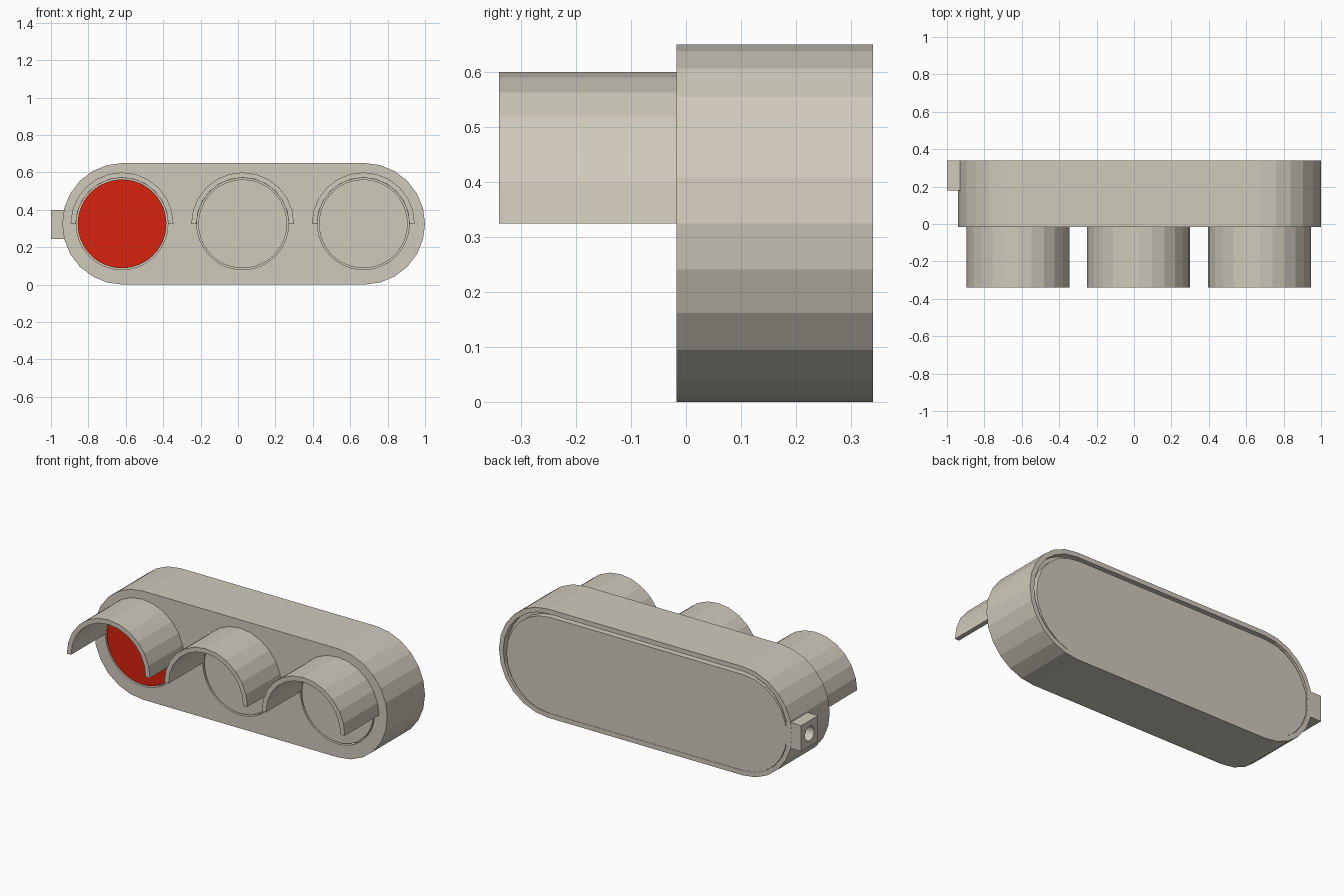
import bpy, bmesh, math

if "Cube" in bpy.data.objects:
    bpy.data.objects.remove(bpy.data.objects["Cube"])

def material(name, rgb):
    m = bpy.data.materials.new(name)
    m.diffuse_color = (*rgb, 1)
    m.use_nodes = True
    m.node_tree.nodes["Principled BSDF"].inputs["Base Color"].default_value = m.diffuse_color
    return m

BEIGE = material("warm grey", (0.63, 0.59, 0.50))
RED = material("signal red", (0.69, 0.016, 0.004))
MID = 0.325                     # height of the lamp axis
LAMPS = (-0.62, 0.025, 0.67)    # lamp positions along x
FRONT, BACK = -0.017, 0.34

def arc(cx, cz, r, a0, a1, n):
    """Points on an arc in the xz plane, angles in degrees."""
    pts = []
    for i in range(n + 1):
        a = math.radians(a0 + (a1 - a0) * i / n)
        pts.append((cx + r * math.cos(a), cz + r * math.sin(a)))
    return pts

def stadium(x0, x1, cz, r):
    return arc(x1, cz, r, -90, 90, 12) + arc(x0, cz, r, 90, 270, 12)

def circle(cx, r, n=48):
    return arc(cx, MID, r, 0, 360, n)[:-1]

def extrude(name, outline, y0, y1, mat=BEIGE):
    """Solid made by pushing an xz outline from y0 to y1."""
    bm = bmesh.new()
    face = bm.faces.new([bm.verts.new((x, y0, z)) for x, z in outline])
    out = bmesh.ops.extrude_face_region(bm, geom=[face])
    moved = [v for v in out["geom"] if isinstance(v, bmesh.types.BMVert)]
    bmesh.ops.translate(bm, verts=moved, vec=(0, y1 - y0, 0))
    bmesh.ops.recalc_face_normals(bm, faces=bm.faces)
    mesh = bpy.data.meshes.new(name)
    bm.to_mesh(mesh)
    bm.free()
    mesh.materials.append(mat)
    ob = bpy.data.objects.new(name, mesh)
    bpy.context.collection.objects.link(ob)
    return ob

def cut(target, cutter):
    mod = target.modifiers.new("cut", 'BOOLEAN')
    mod.operation, mod.solver, mod.object = 'DIFFERENCE', 'EXACT', cutter
    cutter.hide_render = True
    cutter.hide_set(True)

# Housing with a recessed back
housing = extrude("housing", stadium(-0.615, 0.675, MID, 0.325), FRONT, BACK)
cut(housing, extrude("back_cutter", stadium(-0.615, 0.675, MID, 0.297), BACK - 0.04, BACK + 0.1))

# Back cover, resting on the lower edge of the recess
extrude("back_cover", stadium(-0.617, 0.665, MID - 0.01, 0.287), BACK - 0.042, BACK - 0.002)

# Lamps: socket, lens and half-round hood
for i, x in enumerate(LAMPS):
    cut(housing, extrude(f"socket_cutter_{i}", circle(x, 0.245), FRONT - 0.1, FRONT + 0.03))
    extrude(f"lens_{i}", circle(x, 0.237), FRONT + 0.002, FRONT + 0.035, RED if i == 0 else BEIGE)
    hood = arc(x, MID, 0.275, 0, 180, 12) + arc(x, MID, 0.247, 180, 0, 12)
    extrude(f"hood_{i}", hood, -0.34, FRONT)

# Side mounting lug with a round hole
lug = extrude("mounting_lug", [(-1, 0.245), (-0.9, 0.245), (-0.9, 0.4), (-1, 0.4)], 0.18, BACK - 0.001)
bpy.ops.mesh.primitive_cylinder_add(vertices=24, radius=0.043, depth=0.16,
                                    location=(-1, 0.26, 0.3225), rotation=(0, math.pi / 2, 0))
hole = bpy.context.object
hole.name = "lug_hole_cutter"
hole.data.materials.append(BEIGE)
cut(lug, hole)
